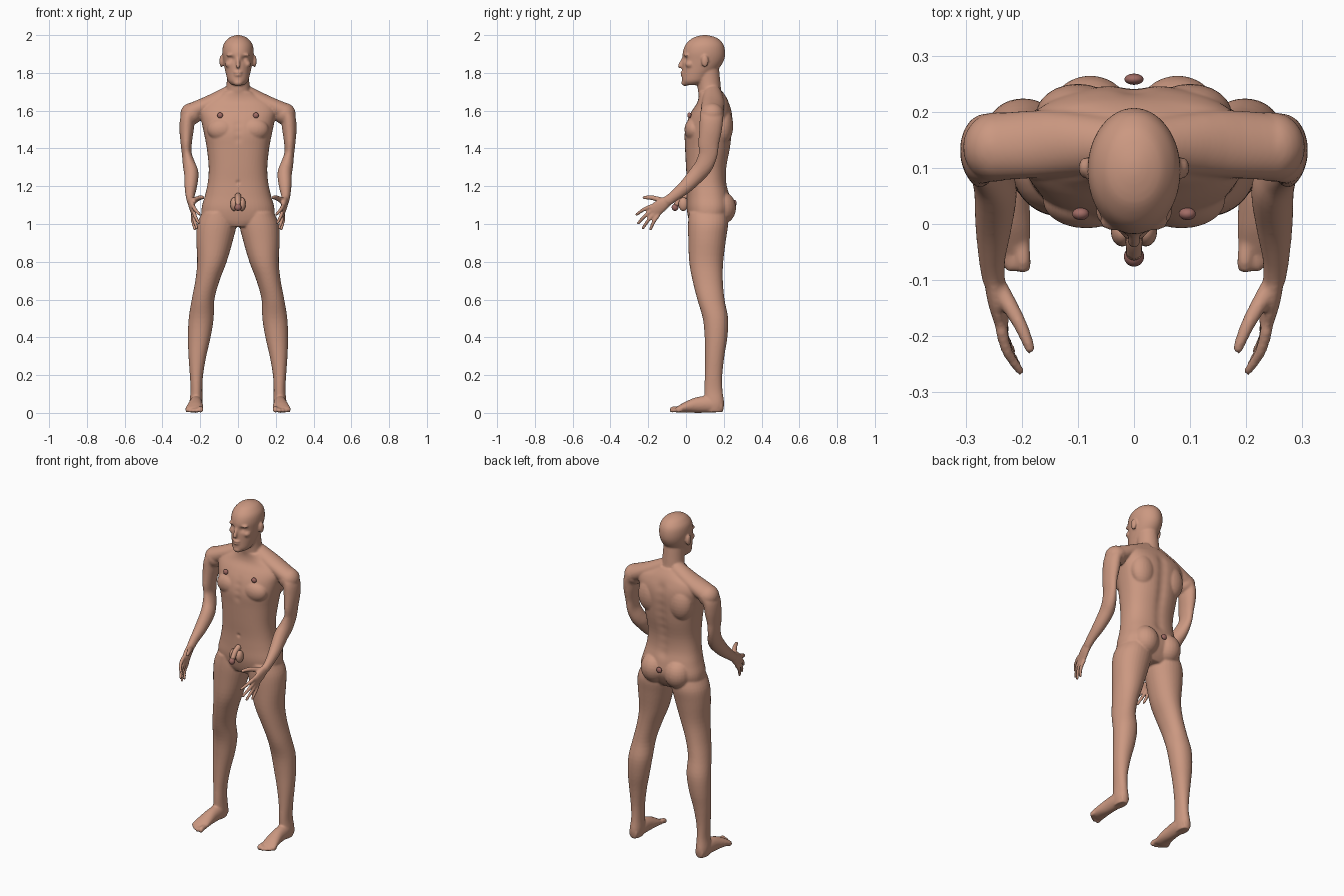
import bpy, bmesh, math
from mathutils import Vector, Matrix


def material(name, rgb):
    m = bpy.data.materials.new(name)
    m.diffuse_color = (*rgb, 1)
    return m


SKIN = material("skin", (0.60, 0.315, 0.22))
DARK = material("dark_skin", (0.36, 0.15, 0.13))
X, Z = Vector((1, 0, 0)), Vector((0, 0, 1))


def spline(rows, sub=4):
    """Catmull-Rom interpolation of section rows."""
    r = [rows[0]] + list(rows) + [rows[-1]]
    out = []
    for i in range(1, len(r) - 2):
        for k in range(sub):
            t = k / sub
            out.append([0.5 * (2 * b + (c - a) * t + (2 * a - 5 * b + 4 * c - d) * t * t
                               + (3 * b - a - 3 * c + d) * t ** 3)
                        for a, b, c, d in zip(r[i - 1], r[i], r[i + 1], r[i + 2])])
    return out + [list(rows[-1])]


def loft(bm, rows, s=1, normal=None, e=2.0, n=28):
    """Skin elliptical sections (x, y, z, half width, half depth) along a path."""
    pts = spline(rows)
    cs = [Vector((s * p[0], p[1], p[2])) for p in pts]
    rings = []
    for i, p in enumerate(pts):
        t = normal or (cs[min(i + 1, len(cs) - 1)] - cs[max(i - 1, 0)]).normalized()
        u = (X - t * X.dot(t)).normalized()
        v = t.cross(u)
        ring = []
        for k in range(n):
            a = 2 * math.pi * k / n
            ca, sa = math.cos(a), math.sin(a)
            ca = math.copysign(abs(ca) ** (2 / e), ca)
            sa = math.copysign(abs(sa) ** (2 / e), sa)
            ring.append(bm.verts.new(cs[i] + u * (ca * p[3]) + v * (sa * p[4])))
        rings.append(ring)
    for a, b in zip(rings, rings[1:]):
        for k in range(n):
            bm.faces.new((a[k], a[(k + 1) % n], b[(k + 1) % n], b[k]))
    bm.faces.new(rings[0][::-1])
    bm.faces.new(rings[-1])


def ball(bm, c, r, s=1):
    m = Matrix.Translation((s * c[0], c[1], c[2])) @ Matrix.Diagonal((*r, 1))
    bmesh.ops.create_uvsphere(bm, u_segments=24, v_segments=14, radius=1, matrix=m)


def digit(bm, rows, s=1):
    """Round tube with a rounded tip; rows are (x, y, z, radius)."""
    loft(bm, [(*r, r[3]) for r in rows], s, n=16)
    ball(bm, rows[-1][:3], [rows[-1][3]] * 3, s)


def finish(bm, name, mat):
    bmesh.ops.recalc_face_normals(bm, faces=bm.faces)
    me = bpy.data.meshes.new(name)
    bm.to_mesh(me)
    bm.free()
    ob = bpy.data.objects.new(name, me)
    bpy.context.collection.objects.link(ob)
    me.materials.append(mat)
    for p in me.polygons:
        p.use_smooth = True
    return ob


bm = bmesh.new()

# torso: z, centre y, half width, half depth
torso = [(0.985, .11, .09, .08), (1.02, .115, .18, .10), (1.08, .122, .193, .118), (1.15, .118, .175, .113),
         (1.22, .11, .16, .105), (1.30, .108, .155, .108), (1.40, .115, .165, .12),
         (1.48, .118, .18, .126), (1.55, .128, .195, .12), (1.60, .137, .203, .105),
         (1.64, .143, .185, .085), (1.67, .14, .125, .074), (1.70, .13, .08, .064)]
loft(bm, [(0, y, z, a, b) for z, y, a, b in torso], normal=Z, e=2.4, n=48)

# neck and head
neck = [(1.64, .14, .075, .065), (1.70, .126, .066, .062), (1.75, .12, .06, .062), (1.82, .11, .058, .065)]
loft(bm, [(0, y, z, a, b) for z, y, a, b in neck], normal=Z)
head = [(1.735, .03, .03, .04), (1.755, .045, .052, .066), (1.79, .06, .063, .080), (1.83, .08, .072, .099),
        (1.87, .092, .079, .110), (1.91, .095, .083, .112), (1.95, .098, .077, .100),
        (1.98, .10, .055, .072), (1.993, .10, .033, .043), (2.0, .10, .01, .013)]
loft(bm, [(0, y, z, a, b) for z, y, a, b in head], normal=Z, n=40)

# nose, lips and chin
digit(bm, [(0, -.012, 1.882, .008), (0, -.024, 1.855, .010), (0, -.032, 1.836, .012)])
ball(bm, (0, -.018, 1.802), (.024, .012, .006))
ball(bm, (0, -.017, 1.788), (.020, .012, .006))
ball(bm, (0, -.004, 1.748), (.026, .021, .018))

# legs: z, centre x, centre y, half width, half depth
leg = [(1.06, .105, .115, .085, .10), (1.0, .112, .117, .104, .106), (.92, .123, .112, .098, .10),
       (.80, .138, .107, .078, .09), (.70, .162, .115, .064, .08), (.60, .185, .132, .060, .072),
       (.50, .195, .156, .066, .067), (.40, .205, .159, .060, .060), (.30, .215, .152, .047, .051),
       (.20, .220, .146, .035, .046), (.12, .220, .145, .031, .048), (.05, .222, .15, .035, .052),
       (.005, .222, .15, .028, .045)]
foot = [(.222, .195, .035, .025, .03), (.222, .13, .045, .035, .044), (.224, .06, .042, .037, .042),
        (.228, 0, .031, .044, .03), (.232, -.035, .021, .047, .02), (.232, -.052, .017, .043, .013)]
toes = [(.198, -.088, .015), (.219, -.086, .011), (.237, -.076, .0105), (.253, -.064, .010), (.268, -.050, .010)]

arm = [(.235, .14, 1.60, .045, .06), (.265, .135, 1.56, .040, .062), (.272, .13, 1.50, .038, .06),
       (.274, .12, 1.43, .030, .055), (.271, .117, 1.37, .026, .05), (.258, .095, 1.31, .034, .048),
       (.247, .06, 1.265, .038, .045), (.25, 0, 1.20, .033, .037), (.253, -.06, 1.15, .024, .029),
       (.25, -.10, 1.12, .020, .027)]
palm = [(.25, -.09, 1.128, .018, .026), (.245, -.13, 1.10, .017, .035), (.235, -.172, 1.066, .013, .039)]
# finger tips and knuckle offsets across the palm
fingers = [((.203, -.262, 1.05), .03), ((.208, -.252, 1.005), .01),
           ((.217, -.228, .978), -.01), ((.228, -.188, .972), -.03)]

for s in (1, -1):
    loft(bm, [(x, y, z, a, b) for z, x, y, a, b in leg], s, Z, 2.1, 32)
    loft(bm, foot, s, Vector((0, -1, 0)))
    for x, y, r in toes:
        digit(bm, [(x * .9 + .023, -.03, r + .006, r), (x, y + .025, r + .006, r * .95),
                   (x, y + r, r + .001, r)], s)
    # shoulders, arms and hands
    loft(bm, [(.03, .14, 1.69, .05, .05), (.15, .143, 1.637, .044, .06), (.25, .137, 1.588, .05, .06)], s)
    ball(bm, (.247, .137, 1.583), (.058, .062, .058), s)
    loft(bm, arm, s)
    loft(bm, palm, s)
    for tip, k in fingers:
        base = Vector((.237, -.165 - .67 * k, 1.072 + .74 * k))
        mid = base.lerp(Vector(tip), .5) + Vector((.006, -.003, .003))
        digit(bm, [(*base, .0115), (*mid, .0100), (*tip, .0080)], s)
    digit(bm, [(.24, -.115, 1.12, .017), (.205, -.175, 1.138, .013), (.185, -.222, 1.14, .0095)], s)
    # chest, shoulder blades, buttocks, brow and ears
    ball(bm, (.085, .042, 1.50), (.078, .05, .062), s)
    ball(bm, (.10, .195, 1.52), (.075, .055, .10), s)
    ball(bm, (.078, .185, 1.085), (.078, .08, .088), s)
    ball(bm, (.032, .004, 1.894), (.030, .018, .010), s)
    ball(bm, (.046, .022, 1.845), (.022, .025, .020), s)
    ball(bm, (.087, .10, 1.862), (.012, .019, .032), s)

# fuse everything into one smooth skin
body = finish(bm, "body", SKIN)
mod = body.modifiers.new("fuse", 'REMESH')
mod.mode = 'VOXEL'
mod.voxel_size = 0.0055
mod.use_smooth_shade = True
sm = body.modifiers.new("soften", 'SMOOTH')
sm.factor = 0.5
sm.iterations = 5
deps = bpy.context.evaluated_depsgraph_get()
mesh = bpy.data.meshes.new_from_object(body.evaluated_get(deps))
body.modifiers.clear()
body.data = mesh
mesh.materials.clear()
mesh.materials.append(SKIN)

# soft sculpting strokes: centre, radius, push along y
strokes = [((0, .235, 1.2 + .05 * i), .03, -.008) for i in range(9)]
strokes += [((0, -.005, 1.45 + .04 * i), .02, .004) for i in range(4)]
strokes += [((0, .0, 1.22), .010, .008)]
for s in (1, -1):
    strokes += [((s * .033, -.008, 1.874), .015, .013), ((s * .033, .0, 1.874), .008, -.005)]
strokes = [(Vector(c), r, d) for c, r, d in strokes]
for v in mesh.vertices:
    p = v.co.copy()
    for c, r, d in strokes:
        q = (p - c).length_squared / (r * r)
        if q < 6:
            v.co.y += d * math.exp(-q)
for p in mesh.polygons:
    p.use_smooth = True
    p.material_index = 0

# small anatomical details
for s, side in ((1, "left"), (-1, "right")):
    bm = bmesh.new()
    ball(bm, (.095, .018, 1.575), (.015, .011, .015), s)
    finish(bm, side + "_nipple", DARK)
bm = bmesh.new()
for s in (1, -1):
    ball(bm, (.021, -.014, 1.105), (.020, .026, .036), s)
digit(bm, [(0, .01, 1.150, .016), (0, -.025, 1.135, .015), (0, -.052, 1.10, .014)])
finish(bm, "groin", SKIN)
bm = bmesh.new()
ball(bm, (0, -.058, 1.088), (.018, .018, .019))
finish(bm, "groin_tip", DARK)
bm = bmesh.new()
ball(bm, (0, .258, 1.11), (.017, .010, .017))
finish(bm, "rear_detail", DARK)
